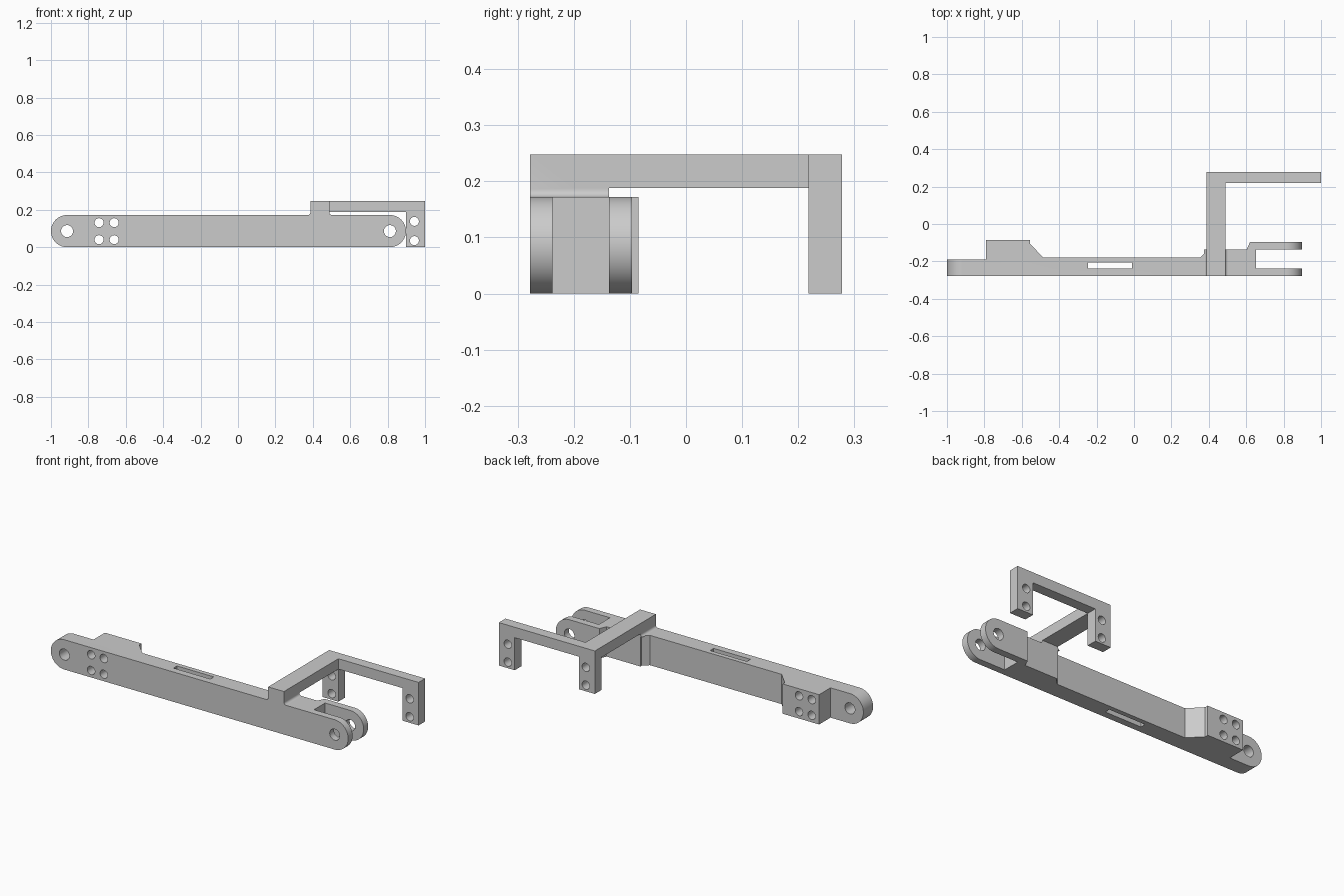
import bpy
import math

cube = bpy.data.objects.get("Cube")
if cube:
    bpy.data.objects.remove(cube, do_unlink=True)

grey = bpy.data.materials.new("plain grey")
grey.use_nodes = True
GREY = (0.6, 0.6, 0.6, 1)
grey.diffuse_color = GREY
grey.node_tree.nodes["Principled BSDF"].inputs["Base Color"].default_value = GREY


def prism(name, outline, axis, low, high):
    """Extrude an outline along y (outline in xz) or z (outline in xy)."""
    place = (lambda p, h: (p[0], h, p[1])) if axis == "y" else (lambda p, h: (p[0], p[1], h))
    n = len(outline)
    verts = [place(p, low) for p in outline] + [place(p, high) for p in outline]
    faces = [list(range(n))[::-1], list(range(n, 2 * n))]
    faces += [(i, (i + 1) % n, (i + 1) % n + n, i + n) for i in range(n)]
    mesh = bpy.data.meshes.new(name)
    mesh.from_pydata(verts, [], faces)
    if axis == "y":
        mesh.flip_normals()
    mesh.materials.append(grey)
    obj = bpy.data.objects.new(name, mesh)
    bpy.context.collection.objects.link(obj)
    return obj


def rect(x0, x1, y0, y1):
    return [(x0, y0), (x1, y0), (x1, y1), (x0, y1)]


def arc(cx, cy, r, start, end, steps):
    angles = [math.radians(start + (end - start) * i / steps) for i in range(steps + 1)]
    return [(cx + r * math.cos(a), cy + r * math.sin(a)) for a in angles]


def combine(target, tool, operation):
    """Apply a boolean and discard the tool."""
    mod = target.modifiers.new("cut", "BOOLEAN")
    mod.operation = operation
    mod.solver = "EXACT"
    mod.object = tool
    bpy.context.view_layer.objects.active = target
    bpy.ops.object.modifier_apply(modifier=mod.name)
    bpy.data.objects.remove(tool, do_unlink=True)


def drill(target, x, z, r):
    hole = prism("drill", arc(x, z, r, 0, 360, 32)[:-1], "y", -0.5, 0.5)
    combine(target, hole, "DIFFERENCE")


def smooth(obj):
    bpy.ops.object.select_all(action="DESELECT")
    obj.select_set(True)
    bpy.context.view_layer.objects.active = obj
    bpy.ops.object.shade_smooth_by_angle(angle=math.radians(30))


FRONT, BACK, HEIGHT, R = -0.278, 0.278, 0.172, 0.086
TOP, UNDER = 0.248, 0.188
ARM_L, ARM_R = 0.387, 0.488

# Main bar: plan profile trimmed to a round-ended side profile
plan = [(-1.1, FRONT), (1, FRONT), (1, -0.096), (0.62, -0.096), (0.614, -0.11),
        (0.602, -0.137), (ARM_L, -0.137), (ARM_L, -0.148), (0.355, -0.179),
        (-0.485, -0.179), (-0.557, -0.105), (-0.557, -0.085), (-0.79, -0.085),
        (-0.79, -0.189), (-1.1, -0.189)]
bar = prism("main_bar", plan, "z", 0, HEIGHT)
side = arc(0.898 - R, R, R, -90, 90, 32) + arc(R - 1, R, R, 90, 270, 32)
combine(bar, prism("side_trim", side, "y", -0.5, 0.5), "INTERSECT")

# Fork gap and the narrow slot through the bar
combine(bar, prism("fork_gap", rect(0.652, 1.1, -0.238, -0.137), "z", -0.1, 0.3), "DIFFERENCE")
combine(bar, prism("slot", rect(-0.245, -0.01, -0.238, -0.206), "z", -0.1, 0.3), "DIFFERENCE")

# Pivot holes and the four mounting holes
for x in (R - 1, 0.898 - R):
    drill(bar, x, R, 0.032)
for x in (-0.743, -0.662):
    for z in (0.04, 0.131):
        drill(bar, x, z, 0.024)
smooth(bar)

# Cross arm: a filleted foot on the bar plus a long beam to the rear
F = 0.014
foot = (arc(ARM_L - F, HEIGHT + F, F, -90, 0, 6) + [(ARM_L, TOP), (ARM_R, TOP)]
        + arc(ARM_R + F, HEIGHT + F, F, 180, 270, 6))
arm = prism("cross_arm", foot[::-1], "y", FRONT, -0.137)
combine(arm, prism("beam", rect(ARM_L, ARM_R, UNDER, TOP), "y", -0.2, 0.218), "UNION")
smooth(arm)

# Rear bracket: an inverted U with two drilled legs
shape = [(ARM_L, 0), (ARM_R, 0), (ARM_R, UNDER), (0.899, UNDER), (0.899, 0),
         (1, 0), (1, TOP), (ARM_L, TOP)]
bracket = prism("rear_bracket", shape, "y", 0.218, BACK)
for x in (0.445, 0.943):
    for z in (0.035, 0.138):
        drill(bracket, x, z, 0.024)
smooth(bracket)
